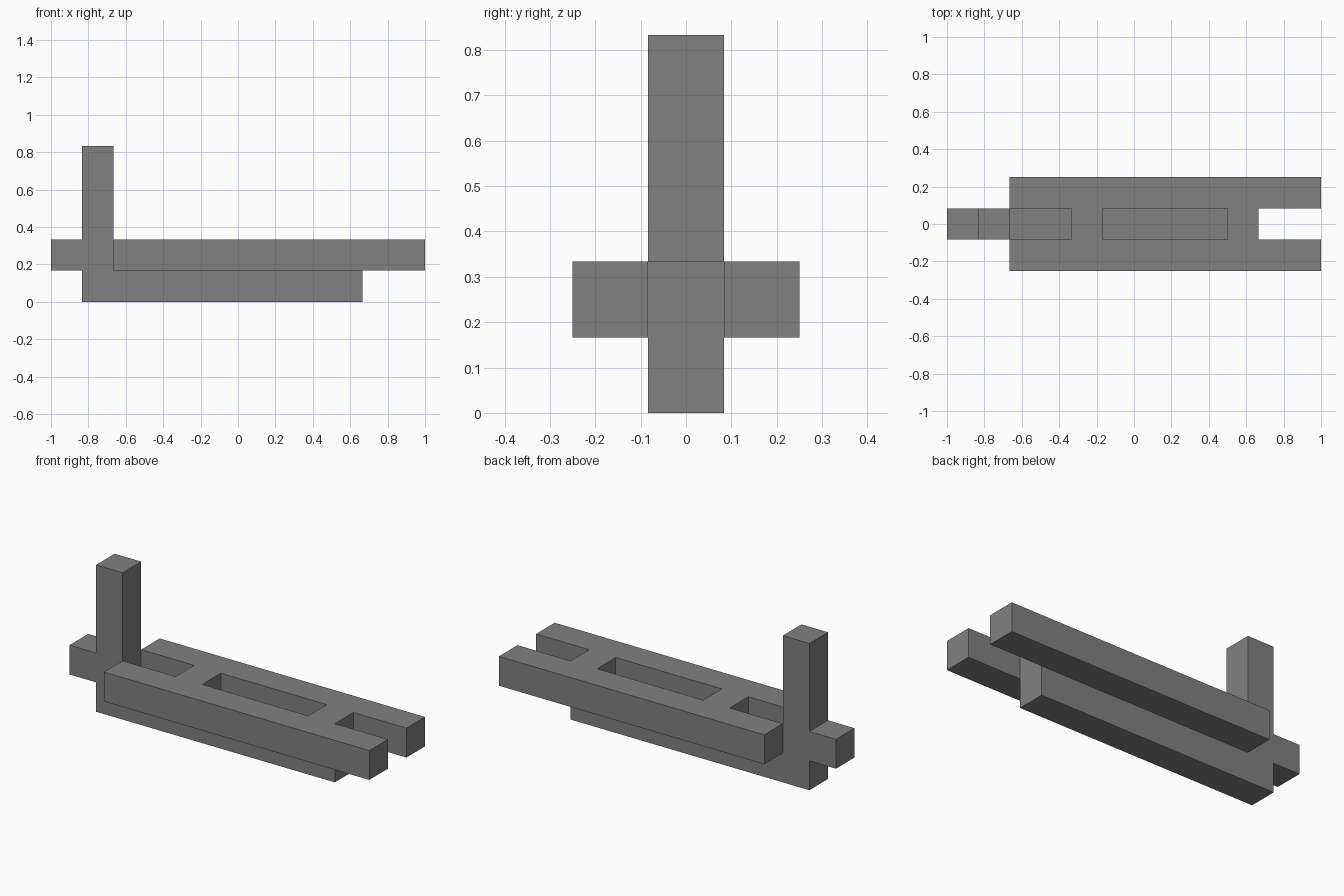
import bpy
import bmesh

U = 1 / 6  # one module: the thickness of every bar

cube = bpy.data.objects.get("Cube")
if cube:
    bpy.data.objects.remove(cube, do_unlink=True)

grey = bpy.data.materials.new("plain grey")
grey.use_nodes = True
colour = (0.22, 0.22, 0.22, 1)
grey.diffuse_color = colour
grey.node_tree.nodes["Principled BSDF"].inputs["Base Color"].default_value = colour


def extrude_part(name, faces, offset):
    """Make a solid from flat faces (in modules), extruded by an offset."""
    bm = bmesh.new()
    for face in faces:
        bm.faces.new([bm.verts.new([c * U for c in p]) for p in face])
    bmesh.ops.remove_doubles(bm, verts=bm.verts, dist=1e-4)
    result = bmesh.ops.extrude_face_region(bm, geom=bm.faces[:], use_keep_orig=True)
    moved = [v for v in result["geom"] if isinstance(v, bmesh.types.BMVert)]
    bmesh.ops.translate(bm, verts=moved, vec=[c * U for c in offset])
    bmesh.ops.recalc_face_normals(bm, faces=bm.faces)
    bmesh.ops.dissolve_limit(bm, angle_limit=0.01, verts=bm.verts, edges=bm.edges)
    mesh = bpy.data.meshes.new(name)
    bm.to_mesh(mesh)
    bm.free()
    mesh.materials.append(grey)
    obj = bpy.data.objects.new(name, mesh)
    bpy.context.collection.objects.link(obj)
    return obj


# Lower beam, upright post and rear stub share one side profile
profile = [(-5, 0), (4, 0), (4, 1), (-4, 1), (-4, 5), (-5, 5),
           (-5, 2), (-6, 2), (-6, 1), (-5, 1)]
extrude_part("beam_with_post", [[(x, -0.5, z) for x, z in profile]], (0, 1, 0))

# Deck: two side rails joined by two cross blocks, leaving three slots
stations = [-4, -2, -1, 3, 4, 6]
cross_blocks = (-2, 3)
cells = []
for x0, x1 in zip(stations, stations[1:]):
    for y0 in (-1.5, -0.5, 0.5):
        if y0 != -0.5 or x0 in cross_blocks:
            y1 = y0 + 1
            cells.append([(x0, y0, 1), (x1, y0, 1), (x1, y1, 1), (x0, y1, 1)])
extrude_part("slotted_deck", cells, (0, 0, 1))
